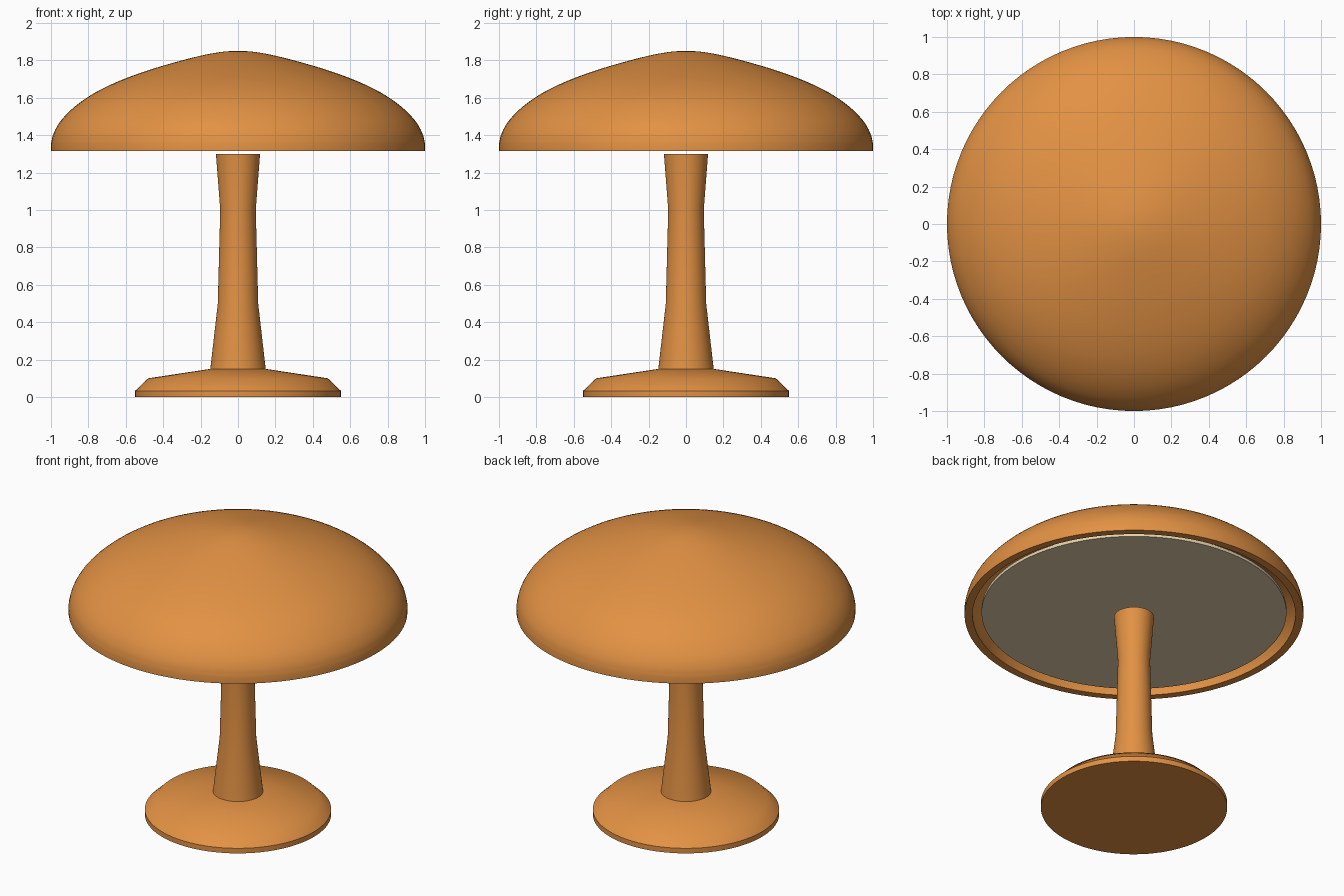
import bpy, bmesh, math
from mathutils import Vector

if "Cube" in bpy.data.objects:
    bpy.data.objects.remove(bpy.data.objects["Cube"])

SEGMENTS = 96


def material(name, rgb):
    m = bpy.data.materials.new(name)
    m.diffuse_color = (*rgb, 1.0)
    m.use_nodes = True
    m.node_tree.nodes["Principled BSDF"].inputs["Base Color"].default_value = m.diffuse_color
    return m


def lathe(name, profile, mat, angle=40):
    """Spin a closed (radius, height) profile, running from axis to axis, round z."""
    bm = bmesh.new()
    rings = []
    for r, z in profile:
        if r < 1e-5:
            rings.append([bm.verts.new((0, 0, z))])
        else:
            rings.append([bm.verts.new((r * math.cos(2 * math.pi * i / SEGMENTS),
                                        r * math.sin(2 * math.pi * i / SEGMENTS), z))
                          for i in range(SEGMENTS)])
    for a, b in zip(rings, rings[1:]):
        for i in range(SEGMENTS):
            j = (i + 1) % SEGMENTS
            if len(a) == 1:
                bm.faces.new((a[0], b[i], b[j]))
            elif len(b) == 1:
                bm.faces.new((a[i], a[j], b[0]))
            else:
                bm.faces.new((a[i], a[j], b[j], b[i]))
    bmesh.ops.recalc_face_normals(bm, faces=bm.faces)
    mesh = bpy.data.meshes.new(name)
    bm.to_mesh(mesh)
    bm.free()
    mesh.materials.append(mat)
    ob = bpy.data.objects.new(name, mesh)
    bpy.context.collection.objects.link(ob)
    bpy.ops.object.select_all(action='DESELECT')
    ob.select_set(True)
    bpy.context.view_layer.objects.active = ob
    bpy.ops.object.shade_smooth_by_angle(angle=math.radians(angle))
    return ob


def smooth_curve(pts, steps=4):
    """Catmull-Rom curve through the points."""
    p = [Vector(q) for q in pts]
    p = [Vector((-p[1].x, p[1].y))] + p + [2 * p[-1] - p[-2]]
    out = []
    for k in range(1, len(p) - 2):
        a, b, c, d = p[k - 1:k + 3]
        for s in range(steps):
            t = s / steps
            out.append(0.5 * (2 * b + (c - a) * t + (2 * a - 5 * b + 4 * c - d) * t * t
                              + (3 * b - a - 3 * c + d) * t ** 3))
    return out + [p[-2]]


def inset_curve(pts, thick):
    """Offset the dome profile inwards by its wall thickness."""
    out = []
    for i, q in enumerate(pts):
        t = (pts[min(i + 1, len(pts) - 1)] - pts[max(i - 1, 0)]).normalized()
        n = Vector((0, -1)) if i == 0 else Vector((t.y, -t.x))
        out.append(q + n * thick)
    return out


orange = material("orange lacquer", (0.76, 0.285, 0.057))
cream = material("cream diffuser", (0.77, 0.64, 0.42))

# Foot disc with bevelled rim
lathe("base", [(0, 0), (0.55, 0), (0.55, 0.033), (0.48, 0.10), (0.15, 0.15), (0, 0.15)], orange)

# Waisted stem
lathe("stem", [(0, 0.15), (0.148, 0.15), (0.108, 0.5), (0.095, 1.0), (0.118, 1.30), (0, 1.30)], orange)

# Hollow domed shade
outer = smooth_curve([(0, 1.85), (0.08, 1.846), (0.18, 1.829), (0.31, 1.797), (0.47, 1.75),
                      (0.63, 1.692), (0.765, 1.627), (0.87, 1.555), (0.945, 1.48),
                      (0.985, 1.412), (1.0, 1.355)])
outer.append(Vector((1.0, 1.315)))
lathe("shade", outer + inset_curve(outer, 0.047)[::-1], orange)

# Diffuser plate inside the shade
lathe("diffuser", [(0, 1.33), (0.90, 1.33), (0.90, 1.35), (0, 1.35)], cream)
